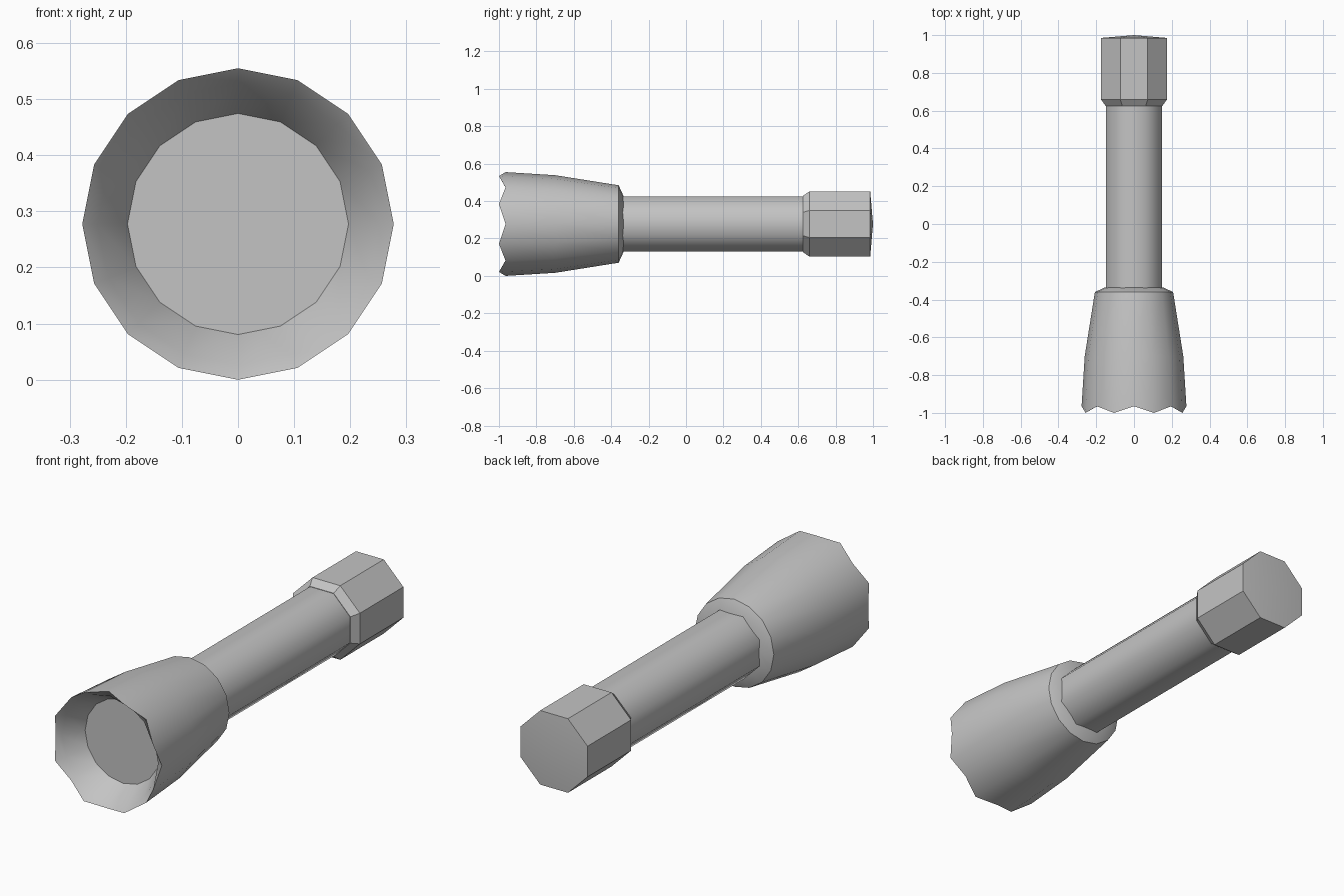
import bpy, bmesh
from math import sin, cos, pi, radians

AXIS_Z = 0.2775  # height of the torch's long axis

cube = bpy.data.objects.get("Cube")
if cube:
    bpy.data.objects.remove(cube, do_unlink=True)

grey = bpy.data.materials.new("grey_metal")
grey.use_nodes = True
colour = (0.55, 0.55, 0.55, 1)
grey.diffuse_color = colour
grey.node_tree.nodes["Principled BSDF"].inputs["Base Color"].default_value = colour


def lathe(name, profile, sides, turn=0.0, sharp=30):
    """Loft rings along y; each profile entry is radius, y, y shift on odd corners."""
    bm = bmesh.new()
    rings = []
    for r, y, odd in profile:
        ring = []
        for i in range(sides):
            a = 2 * pi * i / sides + turn
            ring.append(bm.verts.new((r * sin(a), y + odd * (i % 2), AXIS_Z + r * cos(a))))
        rings.append(ring)
    for a, b in zip(rings, rings[1:]):
        for i in range(sides):
            j = (i + 1) % sides
            bm.faces.new((a[i], a[j], b[j], b[i]))
    # Close both ends
    bm.faces.new(rings[0])
    bm.faces.new(rings[-1])
    bmesh.ops.remove_doubles(bm, verts=bm.verts, dist=1e-5)
    bmesh.ops.recalc_face_normals(bm, faces=bm.faces)
    mesh = bpy.data.meshes.new(name)
    bm.to_mesh(mesh)
    bm.free()
    mesh.materials.append(grey)
    mesh.shade_smooth()
    mesh.set_sharp_from_angle(angle=radians(sharp))
    obj = bpy.data.objects.new(name, mesh)
    bpy.context.collection.objects.link(obj)
    return obj


# Flared head: recessed lens, sloped inner wall, scalloped rim, outer shell, shoulder
lathe("torch_head", [
    (0.197, -0.86, 0),
    (0.251, -0.955, 0),
    (0.2775, -0.965, -0.035),
    (0.261, -0.70, 0),
    (0.207, -0.36, 0),
    (0.152, -0.335, 0),
], 16)

# Eight-sided handle, shaded round
octagon = 1 / cos(pi / 8)  # flat-to-corner ratio
lathe("handle", [
    (0.148 * octagon, -0.345, 0),
    (0.148 * octagon, 0.64, 0),
], 8, pi / 8, 60)

# Faceted end cap with a chamfered collar and slightly domed end
lathe("end_cap", [
    (0.15 * octagon, 0.625, 0),
    (0.175 * octagon, 0.66, 0),
    (0.175 * octagon, 0.985, 0),
    (0.0, 1.0, 0),
], 8, pi / 8)
